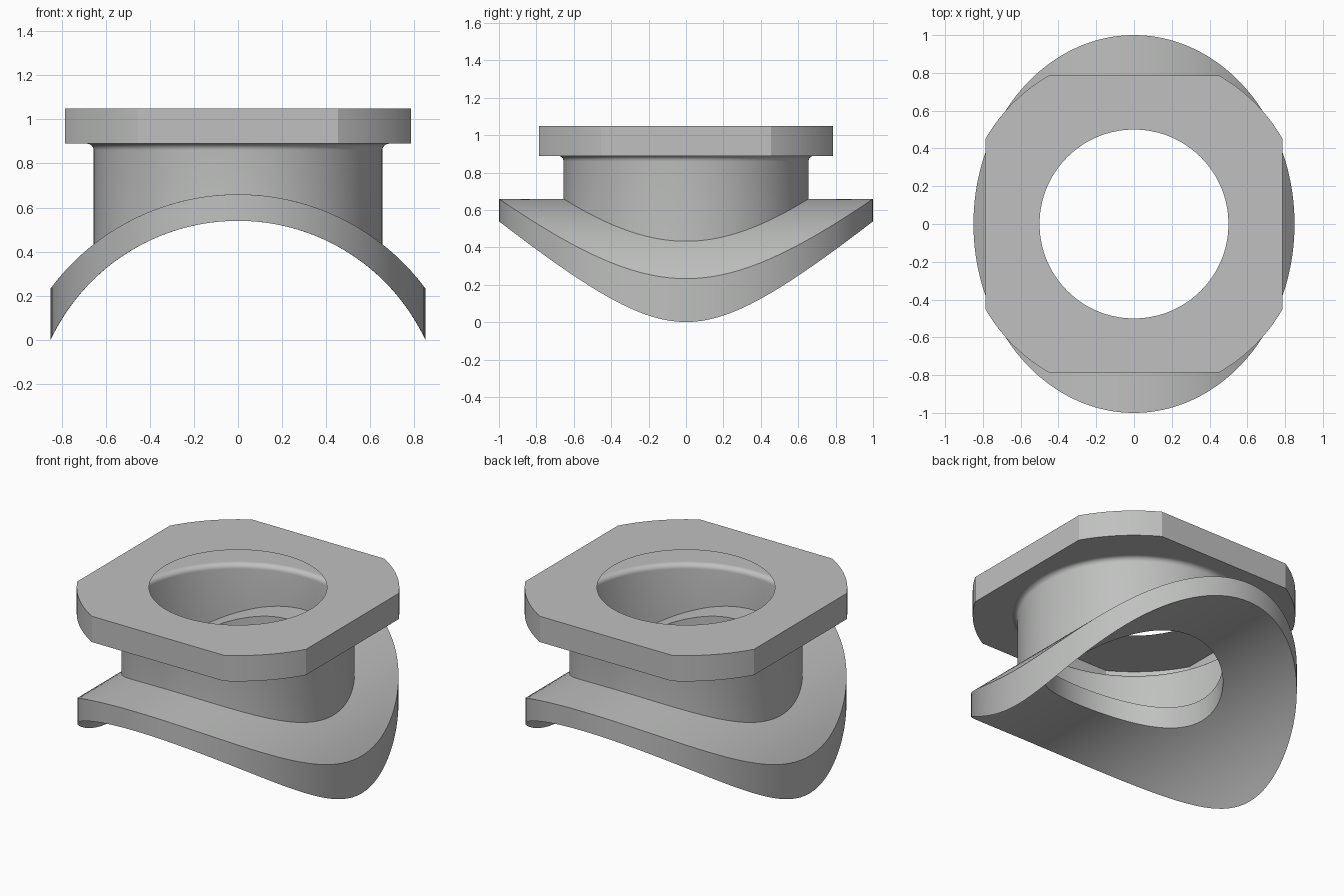
import bpy, bmesh, math

SEGMENTS = 144

cube = bpy.data.objects.get("Cube")
if cube:
    bpy.data.objects.remove(cube, do_unlink=True)

# One plain grey material
grey = bpy.data.materials.new("light grey")
grey.use_nodes = True
colour = (0.52, 0.53, 0.52, 1)
grey.diffuse_color = colour
grey.node_tree.nodes["Principled BSDF"].inputs["Base Color"].default_value = colour


def loft(name, rings, closed=False):
    """Skin a list of rings; each ring maps an angle to a point."""
    bm = bmesh.new()
    angles = [math.tau * i / SEGMENTS for i in range(SEGMENTS)]
    loops = [[bm.verts.new(ring(t)) for t in angles] for ring in rings]
    pairs = list(zip(loops, loops[1:]))
    if closed:
        pairs.append((loops[-1], loops[0]))
    for a, b in pairs:
        for i in range(SEGMENTS):
            j = (i + 1) % SEGMENTS
            bm.faces.new((a[i], a[j], b[j], b[i]))
    mesh = bpy.data.meshes.new(name)
    bm.to_mesh(mesh)
    bm.free()
    mesh.materials.append(grey)
    obj = bpy.data.objects.new(name, mesh)
    bpy.context.collection.objects.link(obj)
    bpy.ops.object.select_all(action="DESELECT")
    obj.select_set(True)
    bpy.context.view_layer.objects.active = obj
    bpy.ops.object.shade_smooth_by_angle(angle=math.radians(25))
    return obj


def circle(r, z):
    return lambda t: (r * math.cos(t), r * math.sin(t), z)


# Saddle: curved sheet with an oval rim and a round hole
AXIS_Z = -0.4
TOP_R, UNDER_R = 1.06, 0.94
HOLE_R, NECK_R = 0.5, 0.655


def on_pipe(x, y, pipe_r):
    return (x, y, AXIS_Z + math.sqrt(pipe_r ** 2 - x ** 2))


def saddle_ring(f, pipe_r):
    rx = HOLE_R + (0.85 - HOLE_R) * f
    ry = HOLE_R + (1 - HOLE_R) * f
    return lambda t: on_pipe(rx * math.cos(t), ry * math.sin(t), pipe_r)


STEPS = 10
fractions = [i / STEPS for i in range(STEPS + 1)]
under = [saddle_ring(f, UNDER_R) for f in fractions]
upper = [saddle_ring(f, TOP_R) for f in reversed(fractions)]
loft("saddle", under + upper, closed=True)

# Neck: thin tube from the saddle, flaring into the flange
FLANGE_Z, TOP_Z, FILLET = 0.89, 1.05, 0.03


def neck_foot(t):
    return on_pipe(NECK_R * math.cos(t), NECK_R * math.sin(t), TOP_R)


flare = []
for i in range(7):
    a = math.pi / 2 * i / 6
    flare.append(circle(NECK_R + FILLET * (1 - math.cos(a)),
                        FLANGE_Z - FILLET * (1 - math.sin(a))))
loft("neck", [neck_foot] + flare)

# Flange: hollow square plate with rounded-off corners
HALF = 0.785
CORNER_R = HALF / math.cos(math.radians(30))


def flange_edge(z):
    def ring(t):
        r = min(CORNER_R, HALF / max(abs(math.cos(t)), abs(math.sin(t))))
        return (r * math.cos(t), r * math.sin(t), z)
    return ring


loft("flange", [circle(NECK_R + FILLET, FLANGE_Z), flange_edge(FLANGE_Z),
                flange_edge(TOP_Z), circle(HOLE_R, TOP_Z)])
